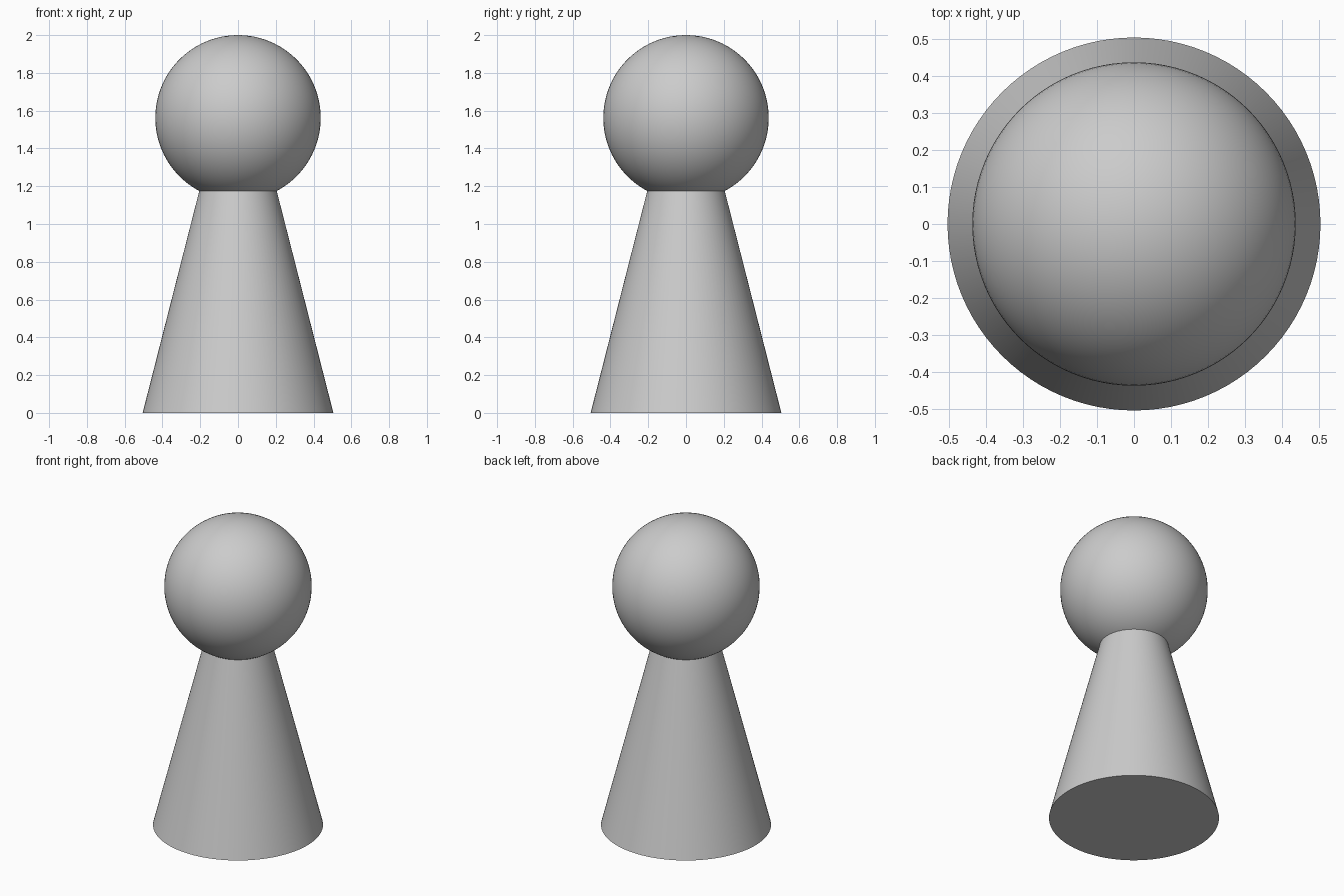
import bpy
import math

cube = bpy.data.objects.get("Cube")
if cube:
    bpy.data.objects.remove(cube, do_unlink=True)

# Single grey material
grey = bpy.data.materials.new("plain grey")
grey.use_nodes = True
colour = (0.6, 0.6, 0.6, 1)
grey.diffuse_color = colour
grey.node_tree.nodes["Principled BSDF"].inputs["Base Color"].default_value = colour


def finish(name):
    """Name the active object, colour it and smooth its round sides."""
    part = bpy.context.object
    part.name = part.data.name = name
    part.data.materials.append(grey)
    bpy.ops.object.shade_smooth_by_angle(angle=math.radians(30))


# Tapered body, whose top runs a little way into the head
base_radius, neck_radius, neck_height = 0.505, 0.205, 1.175
overlap = 0.05
slope = (base_radius - neck_radius) / neck_height
height = neck_height + overlap
bpy.ops.mesh.primitive_cone_add(vertices=96, radius1=base_radius,
                                radius2=neck_radius - slope * overlap,
                                depth=height, location=(0, 0, height / 2))
finish("body")

# Round head
head_radius = 0.438
bpy.ops.mesh.primitive_uv_sphere_add(segments=96, ring_count=48, radius=head_radius,
                                     location=(0, 0, 2 - head_radius))
finish("head")
